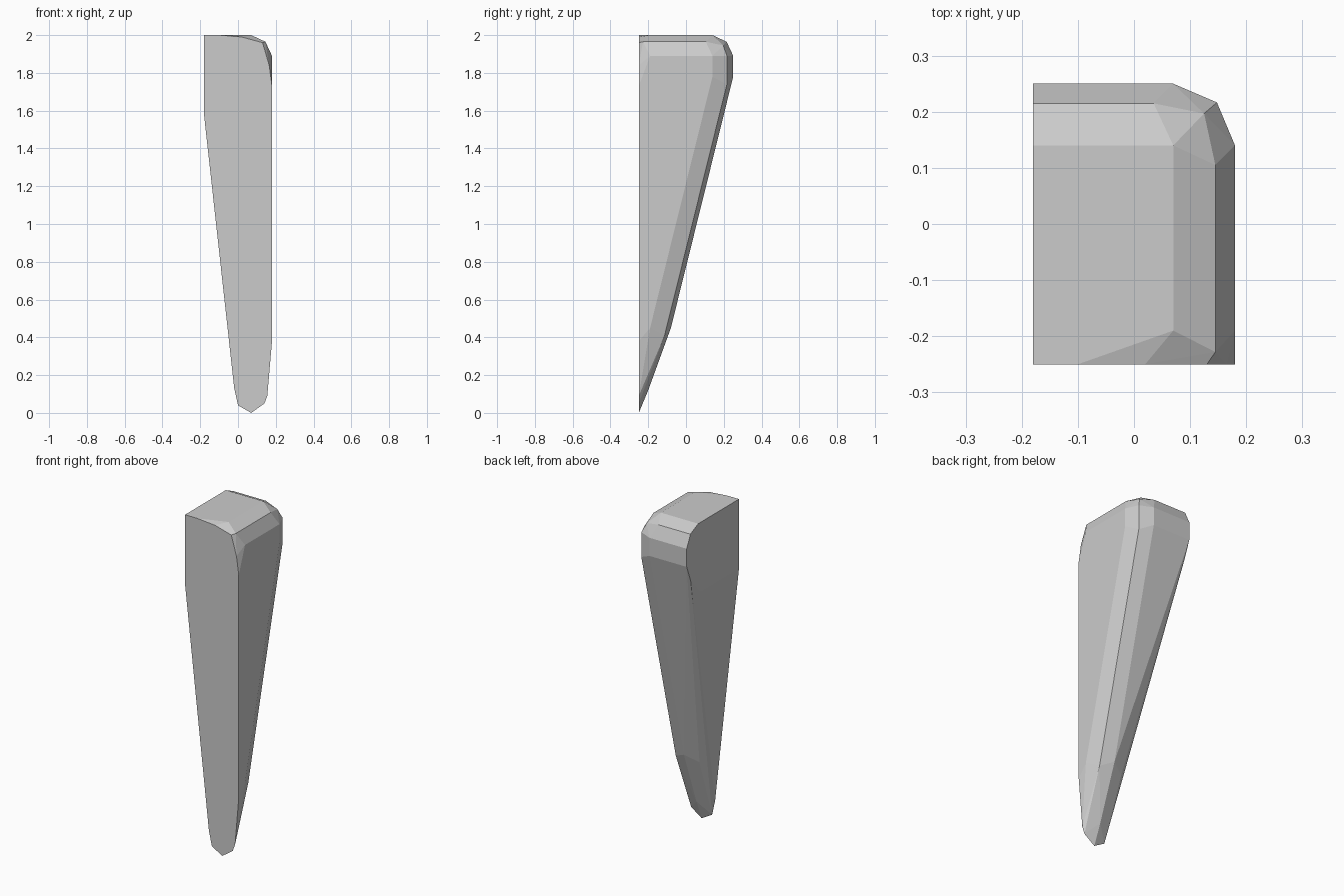
import bpy, bmesh
from math import sin, cos, radians

if "Cube" in bpy.data.objects:
    bpy.data.objects.remove(bpy.data.objects["Cube"])

R = 0.11      # edge rounding radius
CX = 0.07     # centre line of the rounded corner and of the tip
LEFT, FRONT = -0.18, -0.25


def corner(yc, z, dip=0.0, angles=(0, 45, 90)):
    """Two-segment rounded corner around (CX, yc); the middle point may dip."""
    return [(CX + R * cos(radians(a)), yc + R * sin(radians(a)) * (0.985 if a == 45 else 1),
             z - (dip if a == 45 else 0)) for a in angles]


points = []

# rounded back right edge, from the head down to the start of the tip
points += corner(0.14, 1.89)
points += corner(0.14, 1.78, 0.04)
points += corner(-0.19, 0.45, 0.04)

# head: flat top, rounded towards the back and the right
for y in (-0.19, 0.14):
    points.append((CX, y, 2.0))
points += [(LEFT, FRONT, 2.0), (-0.10, FRONT, 2.0), (LEFT, 0.14, 2.0),
           (LEFT, 0.215, 1.965), (0.035, 0.215, 1.965),
           (LEFT, 0.25, 1.89), (0.125, 0.197, 1.945),
           (0.145, 0.105, 1.965), (0.145, -0.228, 1.965), (0.18, -0.19, 1.89)]

# flat front: outline on the cut plane
outline = [(0.02, 1.99), (0.13, 1.96), (0.165, 1.84), (0.18, 1.73), (0.18, 0.38),
           (0.155, 0.09), (0.14, 0.05), (0.07, 0.0), (0.0, 0.04), (-0.02, 0.13),
           (LEFT, 1.58)]
points += [(x, FRONT, z) for x, z in outline]

# flat left side, then the rounded taper below it
points += [(LEFT, 0.25, 1.78), (LEFT, 0.212, 1.68), (LEFT, 0.12, 1.58),
           (-0.055, -0.19, 0.45), (-0.008, -0.118, 0.41)]

# rounded tip
points += [(CX, -0.20, 0.12), (0.14, -0.222, 0.12), (0.0, -0.222, 0.12)]

# the whole solid is convex, so wrap the points in a hull
bm = bmesh.new()
for p in points:
    bm.verts.new(p)
hull = bmesh.ops.convex_hull(bm, input=bm.verts)
loose = [v for v in bm.verts if not v.link_faces]
bmesh.ops.delete(bm, geom=loose, context='VERTS')
bmesh.ops.dissolve_limit(bm, angle_limit=radians(1), verts=bm.verts, edges=bm.edges)
bmesh.ops.recalc_face_normals(bm, faces=bm.faces)

mesh = bpy.data.meshes.new("tapered_spike")
bm.to_mesh(mesh)
bm.free()
spike = bpy.data.objects.new("tapered_spike", mesh)
bpy.context.collection.objects.link(spike)
